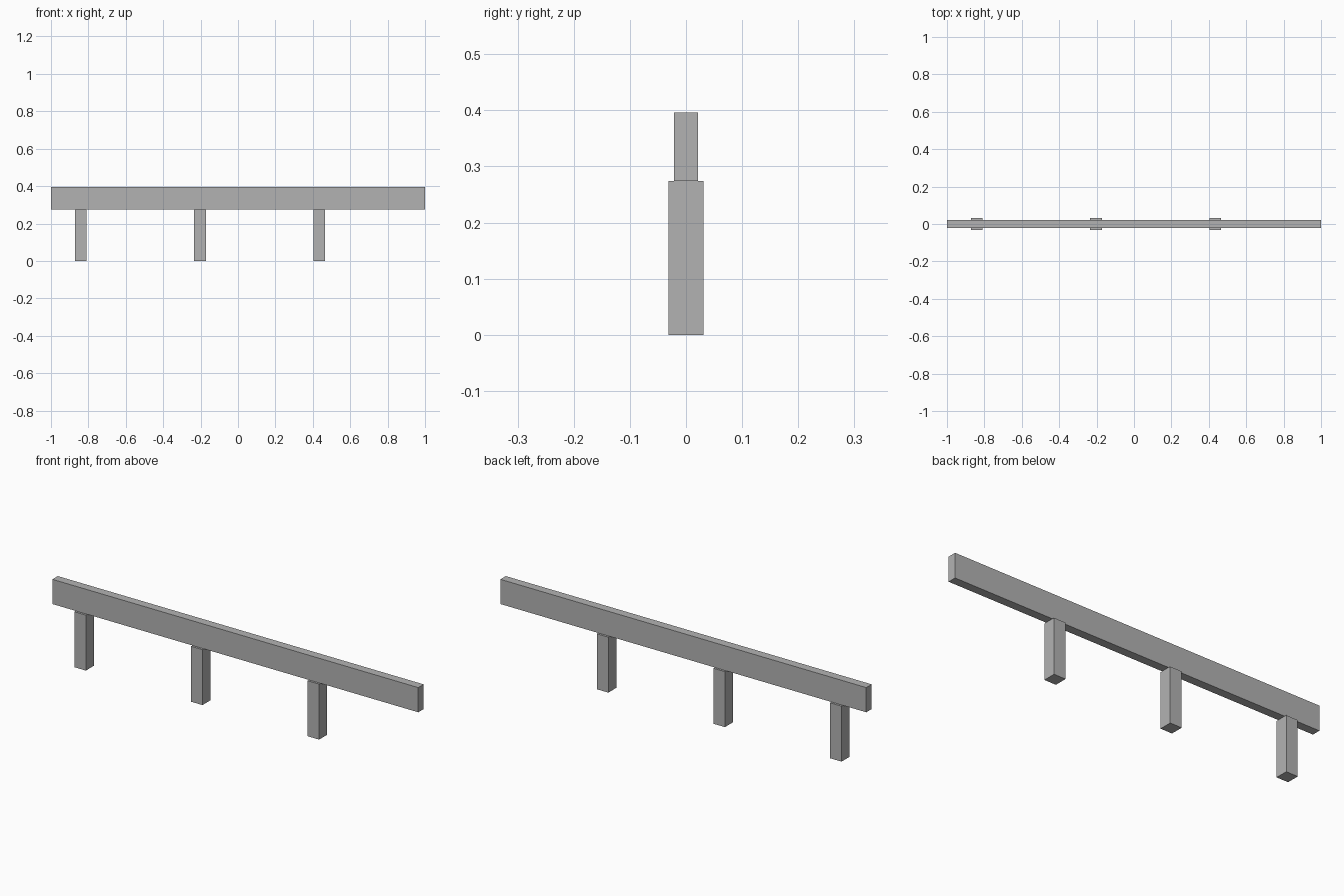
import bpy

default = bpy.data.objects.get("Cube")
if default:
    bpy.data.objects.remove(default, do_unlink=True)

# Single plain grey finish
grey = bpy.data.materials.new("plain_grey")
grey.use_nodes = True
colour = (0.45, 0.45, 0.45, 1)
grey.diffuse_color = colour
grey.node_tree.nodes["Principled BSDF"].inputs["Base Color"].default_value = colour


def box(name, x, size, z_low):
    """Add a box of the given size whose underside sits at z_low."""
    bpy.ops.mesh.primitive_cube_add(size=1, location=(x, 0, z_low + size[2] / 2))
    obj = bpy.context.object
    obj.name = name
    obj.scale = size
    bpy.ops.object.transform_apply(location=False, rotation=False, scale=True)
    obj.data.materials.append(grey)
    return obj


POST_HEIGHT = 0.274
POST_WIDTH = 0.063
POST_SPACING = 0.6375
FIRST_POST = -0.841

# Long horizontal rail
box("rail", 0, (2, 0.042, 0.122), POST_HEIGHT)

# Evenly spaced square posts, offset towards one end
for i in range(3):
    box(f"post_{i + 1}", FIRST_POST + i * POST_SPACING,
        (POST_WIDTH, POST_WIDTH, POST_HEIGHT), 0)
